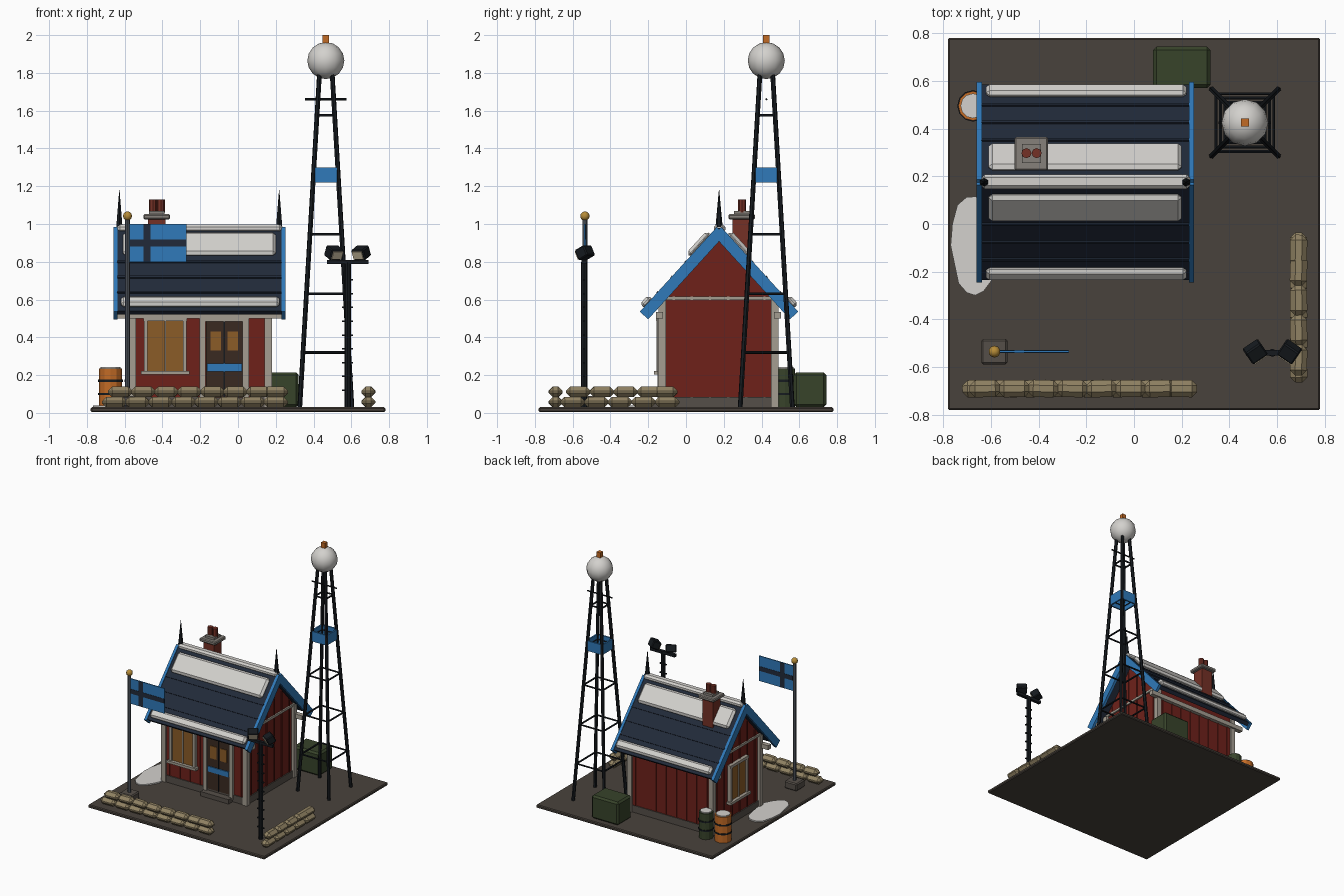
import bpy, bmesh, math, random
from mathutils import Vector, Matrix

if "Cube" in bpy.data.objects:
    bpy.data.objects.remove(bpy.data.objects["Cube"])

random.seed(4)
mats = {}
COL = dict(ground='4a443e', red='6e2620', stone='56504a', trim='a39c90', blue='3379b8', navy='262e3c',
           snow='d2d0cc', black='1c2024', brick='74342a', cap='85807a', wood='3c2e26', glass='8a5c2c',
           orange='c06a2a', green='3a452e', sand='8f8163', gold='b48a3a', steel='5a6068', lens='c8bca0')


def paint(ob, col):
    if col not in mats:
        m = bpy.data.materials.new(col)
        rgb = [(int(COL[col][i:i + 2], 16) / 255) ** 2.2 for i in (0, 2, 4)]
        m.diffuse_color = (*rgb, 1)
        m.use_nodes = True
        m.node_tree.nodes["Principled BSDF"].inputs["Base Color"].default_value = m.diffuse_color
        mats[col] = m
    ob.data.materials.append(mats[col])
    return ob


def make(name, bm, col, mat=Matrix()):
    bmesh.ops.recalc_face_normals(bm, faces=bm.faces)
    me = bpy.data.meshes.new(name)
    bm.to_mesh(me)
    bm.free()
    ob = bpy.data.objects.new(name, me)
    bpy.context.collection.objects.link(ob)
    ob.matrix_world = mat
    return paint(ob, col)


def block(name, c, size, col, bevel=0, rot=Matrix()):
    bm = bmesh.new()
    bmesh.ops.create_cube(bm, size=1)
    bmesh.ops.scale(bm, vec=size, verts=bm.verts)
    if bevel:
        bmesh.ops.bevel(bm, geom=bm.edges[:], offset=bevel, segments=1, affect='EDGES')
    return make(name, bm, col, Matrix.Translation(c) @ rot)


def box(name, x0, x1, y0, y1, z0, z1, col, bevel=0):
    return block(name, ((x0 + x1) / 2, (y0 + y1) / 2, (z0 + z1) / 2), (x1 - x0, y1 - y0, z1 - z0), col, bevel)


def rod(name, a, b, r, col, n=6, r2=None):
    a, b = Vector(a), Vector(b)
    bm = bmesh.new()
    bmesh.ops.create_cone(bm, cap_ends=True, segments=n, radius1=r, radius2=r if r2 is None else r2,
                          depth=(b - a).length)
    q = (b - a).to_track_quat('Z', 'Y').to_matrix().to_4x4()
    return make(name, bm, col, Matrix.Translation((a + b) / 2) @ q)


def ball(name, c, r, col, seg=12, rings=8):
    bm = bmesh.new()
    bmesh.ops.create_uvsphere(bm, u_segments=seg, v_segments=rings, radius=r)
    for f in bm.faces:
        f.smooth = True
    return make(name, bm, col, Matrix.Translation(c))


def extrude(name, pts, vec, col):
    bm = bmesh.new()
    f = bm.faces.new([bm.verts.new(p) for p in pts])
    new = bmesh.ops.extrude_face_region(bm, geom=[f])['geom']
    bmesh.ops.translate(bm, vec=vec, verts=[v for v in new if isinstance(v, bmesh.types.BMVert)])
    bm.faces.ensure_lookup_table()
    if not any(set(g.verts) == set(f.verts) for g in bm.faces if f.is_valid):
        bm.faces.new([v for v in bm.verts][:len(pts)])
    return make(name, bm, col)


# Ground slab and snow drift
box('ground_slab', -.78, .78, -.78, .78, .005, .03, 'ground', .006)
drift = []
for i in range(16):
    t = i * math.tau / 16
    k = random.uniform(.9, 1.08)
    drift.append((-.665 + .1 * k * math.cos(t), -.09 + .225 * k * math.sin(t), .028))
extrude('snow_drift', drift, (0, 0, .012), 'snow')

# House walls
YR, ZR, A = .175, .945, math.radians(47.7)
X0, X1, Y0, Y1 = -.56, .16, -.13, .475
extrude('house_walls', [(X0, Y0, .03), (X0, Y1, .03), (X0, Y1, .605), (X0, YR, .94), (X0, Y0, .605)],
        (X1 - X0, 0, 0), 'red')
box('plinth', X0 - .008, X1 + .008, Y0 - .008, Y1 + .008, .03, .085, 'stone')
for x in (X0, X1):
    for y in (Y0 + .005, Y1 - .005):
        box('corner_post', x - .02, x + .02, y - .02, y + .02, .03, .6, 'trim')
    box('gable_beam', x - .012, x + .012, Y0, Y1, .597, .615, 'trim')
    for i in range(6):
        y = -.065 + i * .096
        box('gable_batten', x - .006, x + .006, y - .006, y + .006, .08, .93 - 1.1 * abs(y - YR), 'red')
for y in (Y0, Y1):
    for i in range(8):
        x = -.515 + i * .09
        if y > 0 or not -.22 < x < .06:
            box('wall_batten', x - .006, x + .006, y - .006, y + .006, .08, .52, 'red')
for y in (-.14, .485):
    box('eave_beam', -.64, .24, y - .018, y + .018, .5, .535, 'trim')


# Roof: boxes laid along each slope (s from the ridge, n off the slope)
def slope(name, side, x0, x1, s0, s1, n0, n1, col, bevel=0):
    s, n = (s0 + s1) / 2, (n0 + n1) / 2
    y = YR + side * (s * math.cos(A) + n * math.sin(A))
    z = ZR - s * math.sin(A) + n * math.cos(A)
    block(name, ((x0 + x1) / 2, y, z), (x1 - x0, s1 - s0, n1 - n0), col, bevel,
          Matrix.Rotation(-side * A, 4, 'X'))


for side in (-1, 1):
    slope('roof_panel', side, -.64, .23, -.01, .575, 0, .03, 'navy')
    for s in (.22, .33, .44):
        slope('roof_seam', side, -.64, .23, s, s + .012, .025, .038, 'navy')
    for x in (-.66, .23):
        slope('barge_board', side, x, x + .022, -.02, .585, -.025, .035, 'blue')
    slope('roof_snow', side, -.61, .2, .03, .19, .025, .062, 'snow', .016)
    slope('eave_snow', side, -.62, .22, .49, .555, .025, .062, 'snow', .014)
box('ridge_snow', -.64, .235, .147, .208, .955, .998, 'snow', .014)
for x in (-.628, .218):
    rod('ridge_finial', (x, YR, .93), (x, YR, 1.18), .024, 'black', 6, .001)

# Chimney
box('chimney_stack', -.477, -.383, .245, .34, .8, 1.04, 'brick')
box('chimney_cap', -.5, -.36, .225, .365, 1.025, 1.052, 'cap', .006)
box('chimney_crown', -.47, -.39, .255, .335, 1.05, 1.07, 'cap')
for x in (-.451, -.408):
    rod('chimney_pot', (x, .297, 1.06), (x, .297, 1.13), .021, 'brick', 8)

# Double door
box('door', -.17, .025, -.142, -.12, .08, .49, 'wood')
for x in (-.205, .025):
    box('door_jamb', x, x + .032, -.152, -.12, .05, .5, 'trim')
box('door_lintel', -.205, .057, -.152, -.12, .485, .512, 'trim')
box('door_split', -.076, -.069, -.147, -.12, .08, .49, 'black')
box('door_stripe', -.165, .02, -.15, -.13, .22, .262, 'blue')
box('door_step', -.2, .05, -.19, -.12, .03, .065, 'stone')
for x in (-.145, -.055):
    box('door_pane', x, x + .056, -.147, -.13, .33, .43, 'glass')


# Windows on the front and left walls, built facing -y
def window(mat):
    parts = [block('window_pane', (0, -.006, .355), (.2, .016, .27), 'glass')]
    for x in (-.103, .103):
        parts.append(block('window_side', (x, -.012, .355), (.02, .03, .3), 'trim'))
    parts.append(block('window_head', (0, -.012, .498), (.23, .032, .022), 'trim'))
    parts.append(block('window_sill', (0, -.017, .212), (.255, .045, .02), 'trim'))
    parts.append(block('window_mullion', (0, -.012, .355), (.01, .02, .27), 'trim'))
    for p in parts:
        p.matrix_world = mat @ p.matrix_world


window(Matrix.Translation((-.385, Y0, 0)))
window(Matrix.Translation((X0, .16, 0)) @ Matrix.Rotation(-math.pi / 2, 4, 'Z'))

# Lattice radar tower
TX, TY = .465, .425
half = lambda z: .138 - .104 * (z - .03) / 1.76
corner = lambda i, z: (TX + half(z) * (1, -1, -1, 1)[i % 4], TY + half(z) * (1, 1, -1, -1)[i % 4], z)
for i in range(4):
    rod('tower_leg', corner(i, .025), corner(i, 1.8), .013, 'black', 6)
    for z in (.32, .63, .945, 1.26, 1.575):
        rod('tower_brace', corner(i, z), corner(i + 1, z), .007, 'black', 6)
    block('tower_panel', (TX, TY, 1.26), (.13, .012, .08), 'blue').matrix_world = (
        Matrix.Translation((TX, TY, 1.26)) @ Matrix.Rotation(i * math.pi / 2, 4, 'Z')
        @ Matrix.Translation((0, .068, 0)))
rod('tower_aerial', (TX - .11, TY, 1.66), (TX + .11, TY, 1.66), .006, 'black')
ball('radar_dome', (TX, TY, 1.865), .098, 'snow')
box('beacon', TX - .017, TX + .017, TY - .017, TY + .017, 1.955, 2.0, 'orange')

# Flag and pole
FX, FY = -.585, -.535
box('flag_base', FX - .055, FX + .055, FY - .053, FY + .053, .03, .09, 'stone', .008)
rod('flag_pole', (FX, FY, .08), (FX, FY, 1.03), .013, 'steel', 8)
ball('pole_finial', (FX, FY, 1.042), .025, 'gold', 10, 6)
box('flag', FX + .01, -.273, FY - .004, FY + .004, .8, 1.0, 'blue')
box('flag_stripe_across', FX + .012, -.274, FY - .006, FY + .006, .882, .918, 'navy')
box('flag_stripe_upright', -.5, -.462, FY - .006, FY + .006, .801, .999, 'navy')

# Floodlight mast
LX, LY = .58, -.54
rod('light_mast', (LX, LY, .025), (LX, LY, .8), .017, 'black', 8)
box('light_crossbar', LX - .11, LX + .11, LY - .012, LY + .012, .788, .81, 'black')
for i in range(9):
    z = .12 + i * .073
    box('mast_rung', LX - .03, LX + .03, LY - .006, LY + .006, z - .004, z + .004, 'black')
for side in (-1, 1):
    rot = Matrix.Rotation(-side * .6, 4, 'Z') @ Matrix.Rotation(.45, 4, 'X')
    c = Vector((LX + side * .072, LY + .005, .848))
    block('floodlight', c, (.078, .065, .06), 'black', .006, rot)
    block('floodlight_lens', c + rot @ Vector((0, -.034, 0)), (.062, .008, .045), 'lens', 0, rot)


# Sandbag walls
def bag(x, y, z, along_y):
    rot = Matrix.Rotation((math.pi / 2 if along_y else 0) + random.uniform(-.04, .04), 4, 'Z')
    block('sandbag', (x, y, z), (.13, .072, .056), 'sand', .0225, rot)


for i in range(8):
    bag(-.655 + i * .122, -.69, .057, False)
    bag(-.655 + (i + (.5 if i < 7 else .0)) * .122 - .03 * (i < 7), -.69, .111, False) if i < 7 else None
    if i < 5:
        bag(.69, -.6 + i * .125, .057, True)
        bag(.69, -.6 + i * .125 - .01 + .04 * (i < 4), .111, True)
bag(.2, -.69, .111, False)

# Barrels and covered crate
for name, x, y, r, col in (('orange', -.675, .495, .062, 'orange'), ('green', -.545, .525, .053, 'green')):
    rod(name + '_barrel', (x, y, .03), (x, y, .235), r, col, 12)
    for z in (.1, .17):
        rod(name + '_barrel_hoop', (x, y, z - .006), (x, y, z + .006), r + .004, 'black', 12)
    rod(name + '_barrel_snow', (x, y, .23), (x, y, .243), r - .01, 'snow', 12)
box('covered_crate', .08, .32, .57, .743, .03, .215, 'green', .014)
